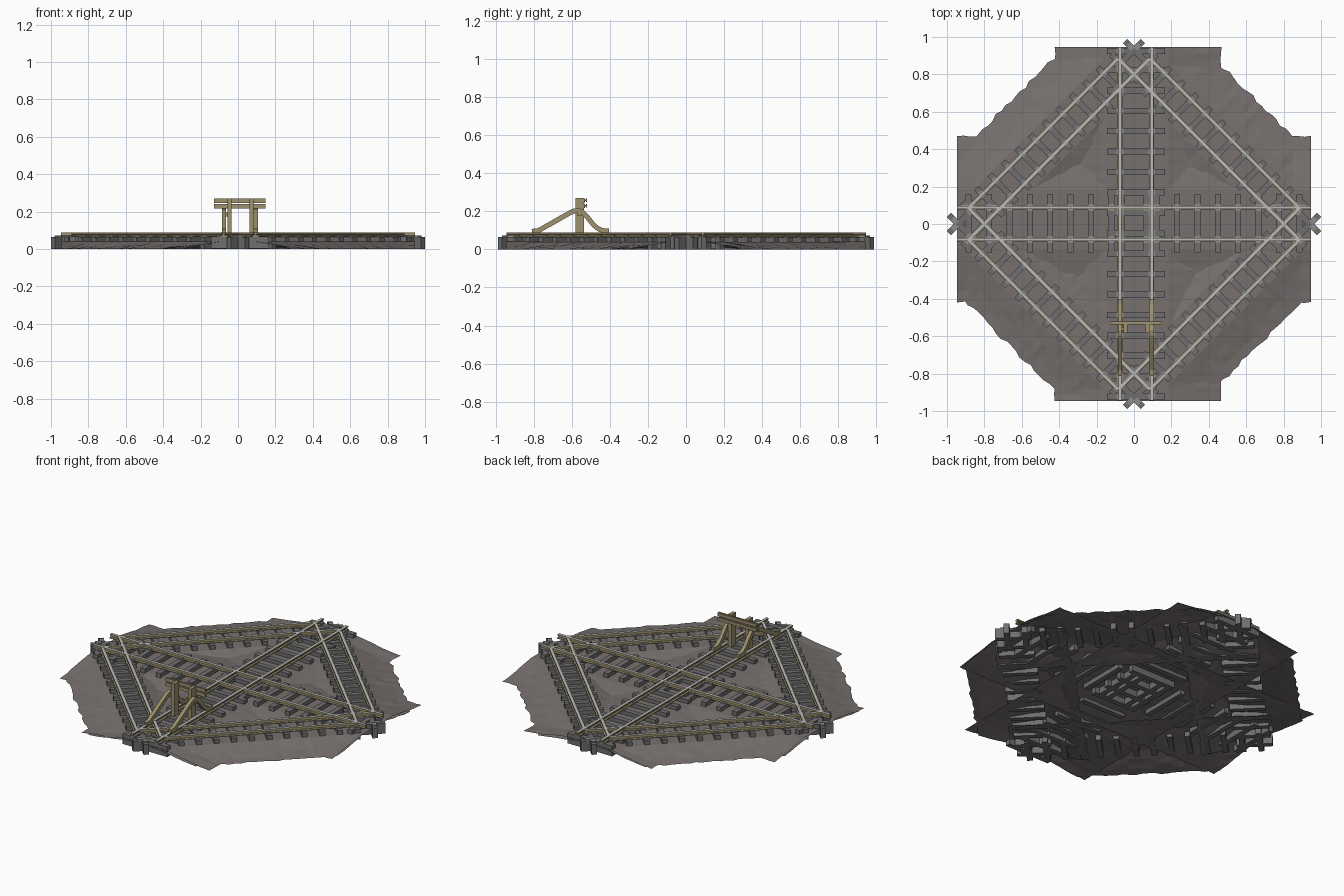
import bpy, bmesh, math, random
from mathutils import Vector, Matrix

if "Cube" in bpy.data.objects:
    bpy.data.objects.remove(bpy.data.objects["Cube"])

random.seed(4)


def material(name, rgb):
    m = bpy.data.materials.new(name)
    m.diffuse_color = (*rgb, 1)
    m.use_nodes = True
    m.node_tree.nodes["Principled BSDF"].inputs["Base Color"].default_value = m.diffuse_color
    return m


GROUND = material("grey brown ground", (0.185, 0.165, 0.158))
TIE = material("dark grey sleeper", (0.16, 0.155, 0.155))
RUST = material("tan rusty iron", (0.34, 0.285, 0.155))
STEEL = material("polished steel", (0.50, 0.50, 0.48))
CHAIR = material("grey chair", (0.27, 0.265, 0.26))


def finish(name, bm, mats):
    bmesh.ops.recalc_face_normals(bm, faces=bm.faces)
    me = bpy.data.meshes.new(name)
    bm.to_mesh(me)
    bm.free()
    ob = bpy.data.objects.new(name, me)
    for m in mats:
        me.materials.append(m)
    bpy.context.collection.objects.link(ob)
    return ob


def add_box(bm, centre, size, angle=0.0):
    mat = (Matrix.Translation(centre) @ Matrix.Rotation(angle, 4, 'Z')
           @ Matrix.Diagonal((*size, 1)))
    bmesh.ops.create_cube(bm, size=1, matrix=mat)


def sweep(bm, path, profile):
    """Sweep a closed (side, up) profile along a path that stays in a vertical plane."""
    rings = []
    for i, p in enumerate(path):
        d = (path[min(i + 1, len(path) - 1)] - path[max(i - 1, 0)]).normalized()
        side = d.cross(Vector((0, 0, 1))).normalized()
        up = side.cross(d)
        rings.append([bm.verts.new(p + side * a + up * b) for a, b in profile])
    n = len(profile)
    for r, s in zip(rings, rings[1:]):
        for i in range(n):
            bm.faces.new((r[i], r[(i + 1) % n], s[(i + 1) % n], s[i]))
    bm.faces.new(rings[0])
    bm.faces.new(rings[-1][::-1])


# Rail cross-section: foot, web and head, 0.025 high
HALF = [(0.013, 0), (0.013, 0.005), (0.004, 0.008), (0.004, 0.015), (0.009, 0.017), (0.009, 0.025)]
RAIL = HALF + [(-a, b) for a, b in reversed(HALF)]


def rail_track(name, segments, z=0.065):
    bm = bmesh.new()
    for a, b in segments:
        sweep(bm, [Vector((*a, z)), Vector((*b, z))], RAIL)
    bm.normal_update()
    for f in bm.faces:          # the running surface is polished
        if f.calc_center_median().z > z + 0.0245:
            f.material_index = 1
    return finish(name, bm, [RUST, STEEL])


def ground_strip(name, centre, angle, length, flat, half, jag, top):
    """Raised bed that falls away to z = 0 at both long edges."""
    bm = bmesh.new()
    d = Vector((math.cos(angle), math.sin(angle), 0))
    s = Vector((-d.y, d.x, 0))
    cols = [-1, -0.86, -0.72, -0.58, -flat / half, 0, flat / half, 0.58, 0.72, 0.86, 1]
    rows = int(length / 0.035)
    grid = []
    for i in range(rows + 1):
        row = []
        for c in cols:
            w = c * half
            fall = max(0, (abs(w) - flat) / (half - flat))
            z = top * (1 - fall) ** 1.15
            if abs(c) == 1:
                w += math.copysign(random.uniform(-jag, jag), w)
            elif abs(w) > flat + 0.01:
                z += random.uniform(-0.003, 0.003)
            p = centre + d * length * (i / rows - 0.5) + s * w
            row.append(bm.verts.new((p.x, p.y, max(z, 0.0))))
        grid.append(row)
    for r, q in zip(grid, grid[1:]):
        for k in range(len(cols) - 1):
            bm.faces.new((r[k], r[k + 1], q[k + 1], q[k]))
    # trim to the square edge of the base
    for n in ((1, 0, 0), (-1, 0, 0), (0, 1, 0), (0, -1, 0)):
        bmesh.ops.bisect_plane(bm, geom=bm.verts[:] + bm.edges[:] + bm.faces[:],
                               plane_co=Vector(n) * 0.946, plane_no=n, clear_outer=True)
    ob = finish(name, bm, [GROUND])
    if ob.data.polygons[len(ob.data.polygons) // 2].normal.z < 0:
        ob.data.flip_normals()
    return ob


# Ground beds
ground_strip("ground_along_y", Vector((0.02, 0, 0)), math.pi / 2, 1.892, 0.16, 0.44, 0.008, 0.042)
ground_strip("ground_along_x", Vector((0, 0.025, 0)), 0, 1.892, 0.16, 0.44, 0.008, 0.041)
C = 0.885                      # diagonal track centre lines: |x| + |y| = C
QUADS = [(1, 1), (-1, 1), (-1, -1), (1, -1)]
for i, (sx, sy) in enumerate(QUADS):
    ground_strip(f"ground_diagonal_{i + 1}", Vector((sx * C / 2, sy * C / 2, 0)),
                 math.atan2(-sy, sx), 1.50, 0.11, 0.295, 0.018, 0.040)

# Sleepers and rail chairs
ties, chairs = bmesh.new(), bmesh.new()
TZ, TH = 0.034, 0.064
XR, YR = (-0.075, 0.095), (-0.083, 0.088)      # rail positions of the straight tracks
for k in range(9):
    for sgn in (1, -1):
        y = 0.005 + sgn * (0.055 + 0.109 * k)
        x = sgn * (0.012 + 0.109 * k + (0.055 if k == 0 else 0))
        y = max(-0.925, min(0.925, y))
        add_box(ties, (0.01, y, TZ), (0.31, 0.032, TH))
        add_box(ties, (x, 0.003, TZ), (0.032, 0.31, TH))
        for r in XR:
            add_box(chairs, (r, y, 0.069), (0.036, 0.028, 0.010))
        for r in YR:
            add_box(chairs, (x, r, 0.069), (0.028, 0.036, 0.010))
for sx, sy in QUADS:
    across = Vector((sx, sy, 0)).normalized()
    along = Vector((sx, -sy, 0)).normalized()
    ang = math.atan2(sy, sx)
    for k in range(14):
        p = across * C / math.sqrt(2) + along * (-0.66 + 1.32 * k / 13)
        p = Vector((p.x * 1.008, p.y * 0.996, 0))
        add_box(ties, (p.x, p.y, TZ - 0.001), (0.205, 0.032, TH), ang)
        for o in (-0.06, 0.06):
            q = p + across * o
            add_box(chairs, (q.x, q.y, 0.068), (0.034, 0.026, 0.010), ang)
finish("sleepers", ties, [TIE])
finish("rail_chairs", chairs, [CHAIR])

# Rails
rail_track("rails_along_y", [((x, -0.944), (x, 0.946)) for x in XR])
rail_track("rails_along_x", [((-0.946, y), (0.946, y)) for y in YR], 0.0645)
diag = []
for sx, sy in QUADS:
    for o in (0.085, -0.085):
        diag.append(((sx * o, sy * C), (sx * C, sy * o)))
rail_track("rails_diagonal", diag, 0.064)

# Buffer stop: bent rails, posts and two cross beams
bent = [(-0.81, 0.095), (-0.775, 0.10), (-0.70, 0.142), (-0.63, 0.182), (-0.595, 0.201),
        (-0.57, 0.206), (-0.545, 0.198), (-0.515, 0.165), (-0.485, 0.128), (-0.46, 0.108),
        (-0.435, 0.098), (-0.405, 0.097)]
bm = bmesh.new()
for x in XR:
    sweep(bm, [Vector((x, y, z)) for y, z in bent],
          [(0.011, -0.013), (0.011, 0.013), (-0.011, 0.013), (-0.011, -0.013)])
finish("buffer_bent_rails", bm, [RUST])

bm = bmesh.new()
for x in (-0.046, 0.072):
    add_box(bm, (x, -0.56, 0.168), (0.022, 0.045, 0.205))
    add_box(bm, (x + math.copysign(0.014, x), -0.56, 0.185), (0.03, 0.02, 0.02))
finish("buffer_posts", bm, [RUST])

bm = bmesh.new()
for z in (0.258, 0.229):
    for dy, w, h in ((-0.0055, 0.004, 0.022), (0, 0.010, 0.008), (0.0055, 0.006, 0.018)):
        add_box(bm, (0.01, -0.529 + dy, z), (0.274, w, h))
finish("buffer_cross_beams", bm, [RUST])
